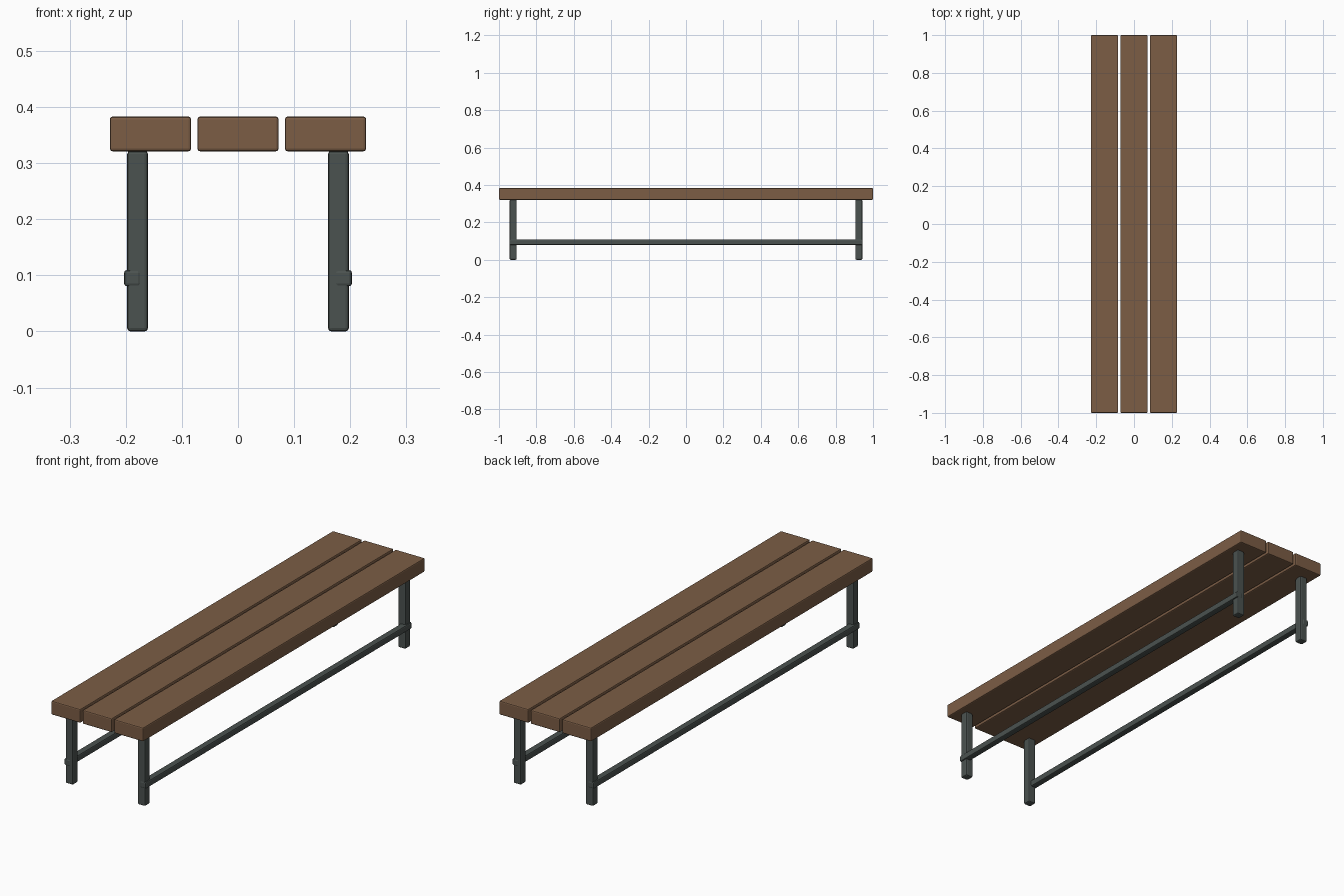
import bpy, bmesh

if "Cube" in bpy.data.objects:
    bpy.data.objects.remove(bpy.data.objects["Cube"])


def material(name, color):
    m = bpy.data.materials.new(name)
    m.diffuse_color = color
    m.use_nodes = True
    m.node_tree.nodes["Principled BSDF"].inputs["Base Color"].default_value = m.diffuse_color
    return m


wood = material("brown_wood", (0.20, 0.11, 0.06, 1))
metal = material("dark_metal", (0.07, 0.085, 0.08, 1))


def box(name, center, size, bevel, mat):
    """Box with softly rounded edges."""
    mesh = bpy.data.meshes.new(name)
    bm = bmesh.new()
    bmesh.ops.create_cube(bm, size=1)
    bmesh.ops.scale(bm, vec=size, verts=bm.verts)
    bmesh.ops.translate(bm, vec=center, verts=bm.verts)
    bm.to_mesh(mesh)
    bm.free()
    mesh.materials.append(mat)
    obj = bpy.data.objects.new(name, mesh)
    bpy.context.collection.objects.link(obj)
    mod = obj.modifiers.new("rounded_edges", 'BEVEL')
    mod.width = bevel
    mod.segments = 2
    return obj


# Three seat planks
for label, x in (("left", -0.156), ("middle", 0), ("right", 0.156)):
    box(f"seat_plank_{label}", (x, 0, 0.352), (0.145, 2.0, 0.062), 0.005, wood)

for side, sx in (("left", -1), ("right", 1)):
    # Legs at both ends
    for end, sy in (("front", -1), ("back", 1)):
        box(f"{end}_leg_{side}", (sx * 0.179, sy * 0.924, 0.161),
            (0.037, 0.037, 0.322), 0.006, metal)
    # Long stretcher rail, set slightly outside the legs
    box(f"stretcher_{side}", (sx * 0.188, 0, 0.095),
        (0.030, 1.888, 0.029), 0.005, metal)
